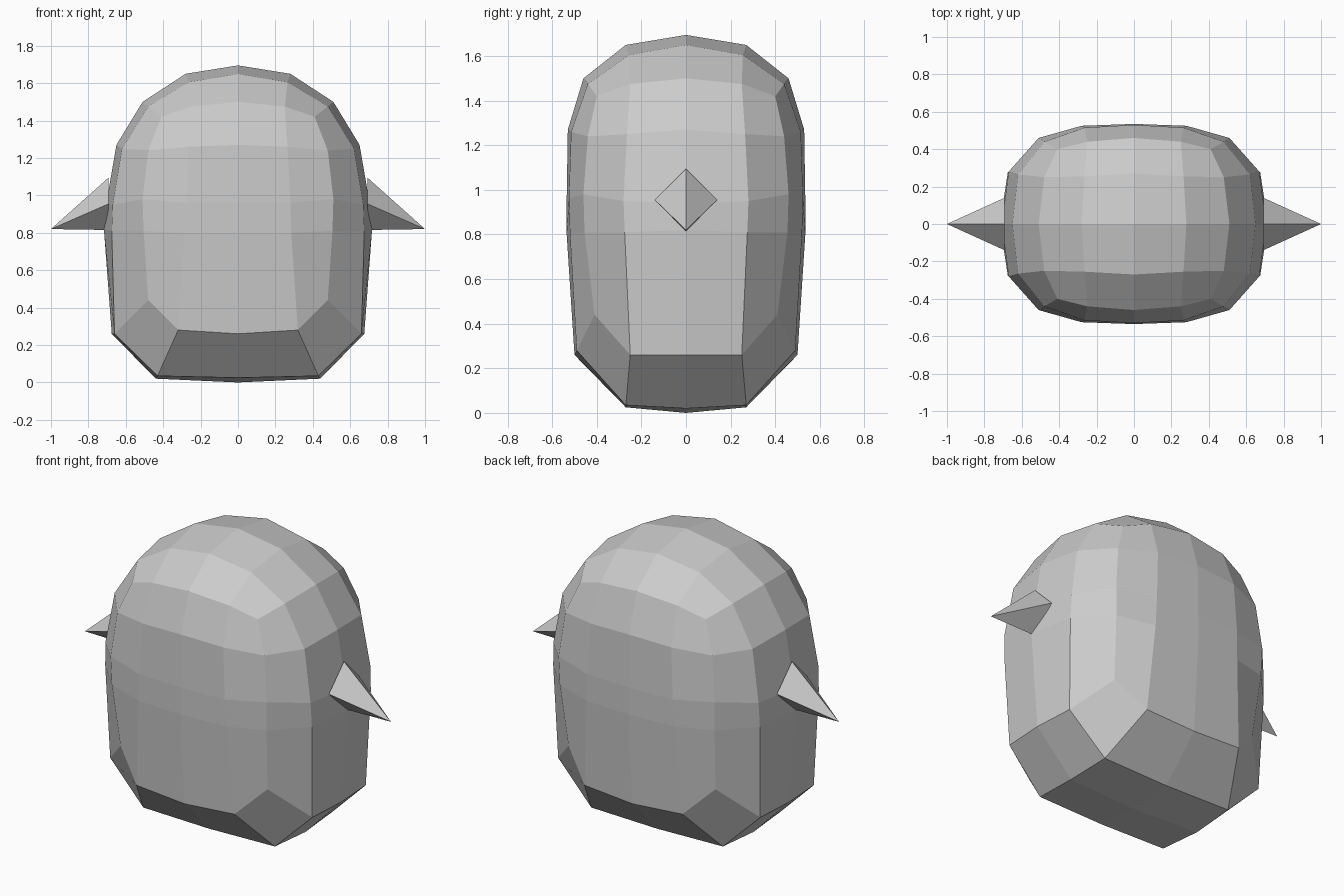
import bpy, bmesh
from mathutils import Matrix, Vector

if "Cube" in bpy.data.objects:
    bpy.data.objects.remove(bpy.data.objects["Cube"])


def make_object(name, bm, axes):
    bmesh.ops.recalc_face_normals(bm, faces=bm.faces)
    mesh = bpy.data.meshes.new(name)
    bm.to_mesh(mesh)
    bm.free()
    obj = bpy.data.objects.new(name, mesh)
    bpy.context.collection.objects.link(obj)
    mod = obj.modifiers.new("Mirror", 'MIRROR')
    mod.use_axis = axes
    mod.use_clip = True
    mod.merge_threshold = 0.002
    return obj


# Body: one quarter (x > 0, front), mirrored to the other side and the back.
# Each ring runs from the front centre over the corner to the side centre.
rings = [
    [(0, -.50, .26), (.32, -.49, .28), (.48, -.41, .44), (.66, -.25, .26), (.675, 0, .26)],
    [(0, -.535, .80), (.285, -.52, .80), (.505, -.455, .81), (.675, -.275, .81), (.717, 0, .82)],
    [(0, -.535, .96), (.28, -.525, .96), (.51, -.46, .98), (.67, -.28, .95), (.707, 0, .94)],
    [(0, -.53, 1.27), (.265, -.515, 1.26), (.48, -.44, 1.24), (.62, -.265, 1.25), (.65, 0, 1.27)],
    [(0, -.46, 1.50), (.25, -.44, 1.475), (.41, -.40, 1.42), (.48, -.25, 1.475), (.51, 0, 1.50)],
]
crown = [(0, -.27, 1.65), (.265, -.255, 1.605), (.28, 0, 1.65), (0, 0, 1.695)]
base = [(0, -.27, .025), (.43, -.27, .035), (.44, 0, .02), (0, 0, 0)]

bm = bmesh.new()
ring_verts = [[bm.verts.new(p) for p in ring] for ring in rings]
for low, high in zip(ring_verts, ring_verts[1:]):
    for i in range(4):
        bm.faces.new((low[i], low[i + 1], high[i + 1], high[i]))


def close_end(ring, points):
    front, corner, side, centre = [bm.verts.new(p) for p in points]
    bm.faces.new((ring[0], ring[1], corner, front))
    bm.faces.new((ring[1], ring[2], ring[3], corner))
    bm.faces.new((ring[3], ring[4], side, corner))
    bm.faces.new((front, corner, side, centre))


close_end(ring_verts[-1], crown)
close_end(ring_verts[0], base)
# Open quarter: orient faces outwards from the middle
body = make_object("body", bm, (True, True, False))
bm = bmesh.new()
bm.from_mesh(body.data)
bm.normal_update()
middle = Vector((0, 0, .85))
bmesh.ops.reverse_faces(bm, faces=[f for f in bm.faces
                                   if f.normal.dot(f.calc_center_median() - middle) < 0])
bm.to_mesh(body.data)
bm.free()

# Side spikes: four-sided cone whose tip droops level with its lower edge
bm = bmesh.new()
bmesh.ops.create_cone(bm, cap_ends=True, segments=4, radius1=.14, radius2=0, depth=1)
for v in bm.verts:
    x, y, t = v.co.x, v.co.y, v.co.z + .5
    v.co = (.692 + .308 * t, y, .955 - .135 * t + x)
bmesh.ops.remove_doubles(bm, verts=bm.verts, dist=.001)
make_object("side_spikes", bm, (True, False, False))
